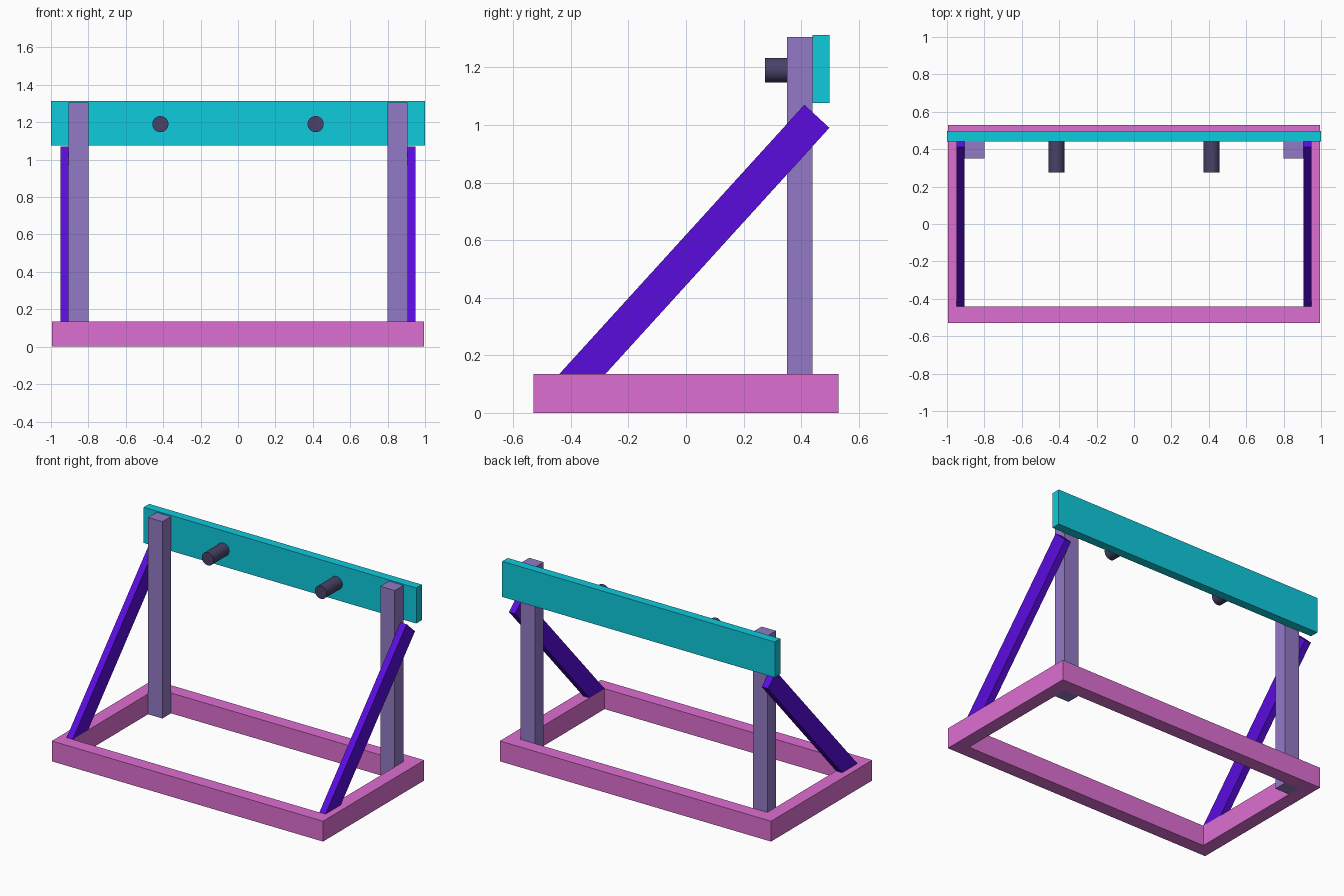
import bpy, bmesh, math
from mathutils import Matrix

if "Cube" in bpy.data.objects:
    bpy.data.objects.remove(bpy.data.objects["Cube"])


def material(name, rgb):
    m = bpy.data.materials.new(name)
    lin = [((c / 255 + 0.055) / 1.055) ** 2.4 if c > 10 else c / 255 / 12.92 for c in rgb]
    m.diffuse_color = (*lin, 1)
    m.use_nodes = True
    m.node_tree.nodes["Principled BSDF"].inputs["Base Color"].default_value = m.diffuse_color
    return m


PINK = material("pink", (222, 111, 210))
CYAN = material("cyan", (14, 203, 222))
LILAC = material("lilac", (146, 122, 198))
VIOLET = material("violet", (90, 12, 222))
DARK = material("dark", (72, 66, 104))


def finish(name, bm, mat):
    bmesh.ops.recalc_face_normals(bm, faces=bm.faces)
    me = bpy.data.meshes.new(name)
    bm.to_mesh(me)
    bm.free()
    me.materials.append(mat)
    ob = bpy.data.objects.new(name, me)
    bpy.context.collection.objects.link(ob)
    return ob


def box(name, lo, hi, mat):
    bm = bmesh.new()
    size = [b - a for a, b in zip(lo, hi)]
    mid = [(a + b) / 2 for a, b in zip(lo, hi)]
    bmesh.ops.create_cube(bm, size=1, matrix=Matrix.Translation(mid) @ Matrix.Diagonal((*size, 1)))
    return finish(name, bm, mat)


def extrude(bm, faces, offset):
    geo = bmesh.ops.extrude_face_region(bm, geom=faces)["geom"]
    verts = [v for v in geo if isinstance(v, bmesh.types.BMVert)]
    bmesh.ops.translate(bm, verts=verts, vec=offset)


# Base: rectangular ring extruded upwards
W, D, T, H = 0.995, 0.53, 0.09, 0.135
bm = bmesh.new()
corners = [(-1, -1), (1, -1), (1, 1), (-1, 1)]
outer = [bm.verts.new((x * W, y * D, 0)) for x, y in corners]
inner = [bm.verts.new((x * (W - T), y * (D - T), 0)) for x, y in corners]
ring = [bm.faces.new((outer[i], outer[i - 3], inner[i - 3], inner[i])) for i in range(4)]
extrude(bm, ring, (0, 0, H))
finish("base_frame", bm, PINK)

# Top beam behind the posts
box("top_beam", (-1, 0.44, 1.077), (1, 0.498, 1.313), CYAN)

for side, s in (("left", -1), ("right", 1)):
    # Upright post inside the back corner of the base
    x0, x1 = sorted((s * 0.80, s * 0.905))
    box(side + "_post", (x0, 0.35, 0), (x1, 0.44, 1.305), LILAC)

    # Diagonal brace, cut flat where it meets the base
    bm = bmesh.new()
    profile = [(-0.44, H), (-0.28, H), (0.498, 0.99), (0.411, 1.07)]
    face = bm.faces.new([bm.verts.new((s * 0.905, y, z)) for y, z in profile])
    extrude(bm, [face], (s * 0.045, 0, 0))
    finish(side + "_brace", bm, VIOLET)

    # Round peg pointing forward from the beam
    bm = bmesh.new()
    place = Matrix.Translation((s * 0.415, 0.3575, 1.19)) @ Matrix.Rotation(math.pi / 2, 4, "X")
    bmesh.ops.create_cone(bm, cap_ends=True, segments=32, radius1=0.043, radius2=0.043,
                          depth=0.165, matrix=place)
    peg = finish(side + "_peg", bm, DARK)
    bpy.ops.object.select_all(action="DESELECT")
    peg.select_set(True)
    bpy.context.view_layer.objects.active = peg
    bpy.ops.object.shade_smooth_by_angle(angle=math.radians(30))
